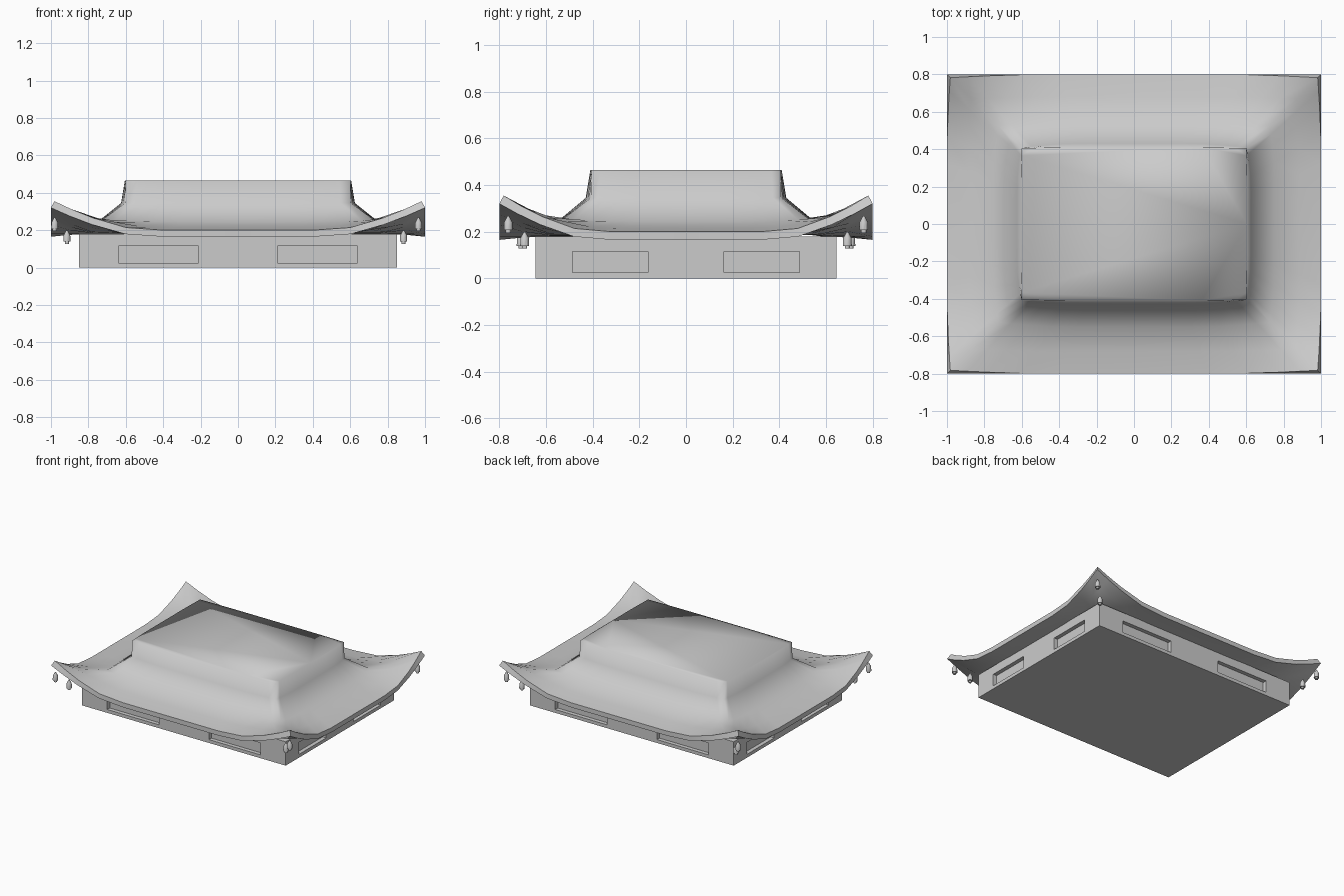
import bpy, bmesh
from mathutils import Matrix, Vector

if "Cube" in bpy.data.objects:
    bpy.data.objects.remove(bpy.data.objects["Cube"])


def make_object(name, bm):
    bmesh.ops.recalc_face_normals(bm, faces=bm.faces)
    mesh = bpy.data.meshes.new(name)
    bm.to_mesh(mesh)
    bm.free()
    obj = bpy.data.objects.new(name, mesh)
    bpy.context.collection.objects.link(obj)
    return obj


def add_box(bm, centre, size):
    m = Matrix.Translation(centre) @ Matrix.Diagonal(Vector((*size, 1)))
    bmesh.ops.create_cube(bm, size=1, matrix=m)


# Base block with two recessed panels on every side
bm = bmesh.new()
add_box(bm, (0, 0, 0.09), (1.70, 1.29, 0.18))
base = make_object("base_block", bm)

bm = bmesh.new()
for s in (-1, 1):
    for t in (-1, 1):
        add_box(bm, (t * 0.425, s * 0.645, 0.07), (0.43, 0.06, 0.09))
        add_box(bm, (s * 0.85, t * 0.325, 0.07), (0.06, 0.325, 0.09))
cutter = make_object("panel_cutter", bm)
cutter.hide_render = True
cut = base.modifiers.new("panels", 'BOOLEAN')
cut.operation = 'DIFFERENCE'
cut.object = cutter
bpy.context.view_layer.objects.active = base
bpy.ops.object.modifier_apply(modifier="panels")
bpy.data.objects.remove(cutter)

# Roof: rings lofted from the underside, round the eave, up to the flat top
STEPS = [-1, -0.9, -0.78, -0.6, -0.4, 0, 0.4, 0.6, 0.78, 0.9]


def ring_points(hx, hy, z, inset, lift):
    points = []
    for side in range(4):
        for t in STEPS:
            w = max(0, (abs(t) - 0.5) / 0.5) ** 1.5
            a, b = (hx, hy) if side % 2 == 0 else (hy, hx)
            along, out = t * (a - inset * w), -(b - inset * w)
            x, y = [(along, out), (-out, along), (-along, -out), (out, -along)][side]
            points.append((x, y, z + lift * w))
    return points


# half width, half depth, height, corner inset, corner lift
RINGS = [
    (0.78, 0.58, 0.180, 0.00, 0.01),
    (0.90, 0.70, 0.175, 0.00, 0.06),
    (1.00, 0.80, 0.165, 0.00, 0.155),
    (1.00, 0.80, 0.200, 0.018, 0.155),
    (0.88, 0.68, 0.215, 0.01, 0.065),
    (0.75, 0.55, 0.245, 0.025, 0.01),
    (0.625, 0.43, 0.345, 0.022, 0.00),
    (0.605, 0.41, 0.465, 0.005, 0.00),
]
bm = bmesh.new()
rings = [[bm.verts.new(p) for p in ring_points(*r)] for r in RINGS]
count = len(rings[0])
for lower, upper in zip(rings, rings[1:]):
    for i in range(count):
        j = (i + 1) % count
        bm.faces.new((lower[i], lower[j], upper[j], upper[i]))
bm.faces.new(rings[0])
bm.faces.new(rings[-1])
for f in bm.faces:
    f.smooth = True
# Crisp edges along the eave
for ring in rings[2:4]:
    for i in range(count):
        bm.edges.get((ring[i], ring[(i + 1) % count])).smooth = False
for k in (2,):
    for i in range(0, count, len(STEPS)):
        bm.edges.get((rings[k][i], rings[k + 1][i])).smooth = False
make_object("curved_roof", bm)


# Hanging bells, two under each corner
def bell(name, x, y, z):
    profile = [(0.011, 0), (0.011, 0.012), (0.019, 0.012), (0.018, 0.045), (0.004, 0.072)]
    bm = bmesh.new()
    loops = []
    for r, h in profile:
        v = bmesh.ops.create_circle(bm, segments=12, radius=r,
                                    matrix=Matrix.Translation((x, y, z + h)))["verts"]
        loops.append(v)
    for lo, up in zip(loops, loops[1:]):
        for i in range(12):
            j = (i + 1) % 12
            bm.faces.new((lo[i], lo[j], up[j], up[i]))
    bm.faces.new(loops[0])
    bm.faces.new(loops[-1])
    for f in bm.faces:
        f.smooth = True
    obj = make_object(name, bm)
    obj.data.set_sharp_from_angle(angle=0.5)


for sx, side in ((-1, "left"), (1, "right")):
    for sy, end in ((-1, "front"), (1, "back")):
        shift = 0.015 if sx < 0 else 0
        bell(f"outer_bell_{end}_{side}", sx * (0.965 + shift), sy * (0.762 + shift), 0.195)
        bell(f"inner_bell_{end}_{side}", sx * (0.885 + shift * 2), sy * (0.692 + shift), 0.127)
